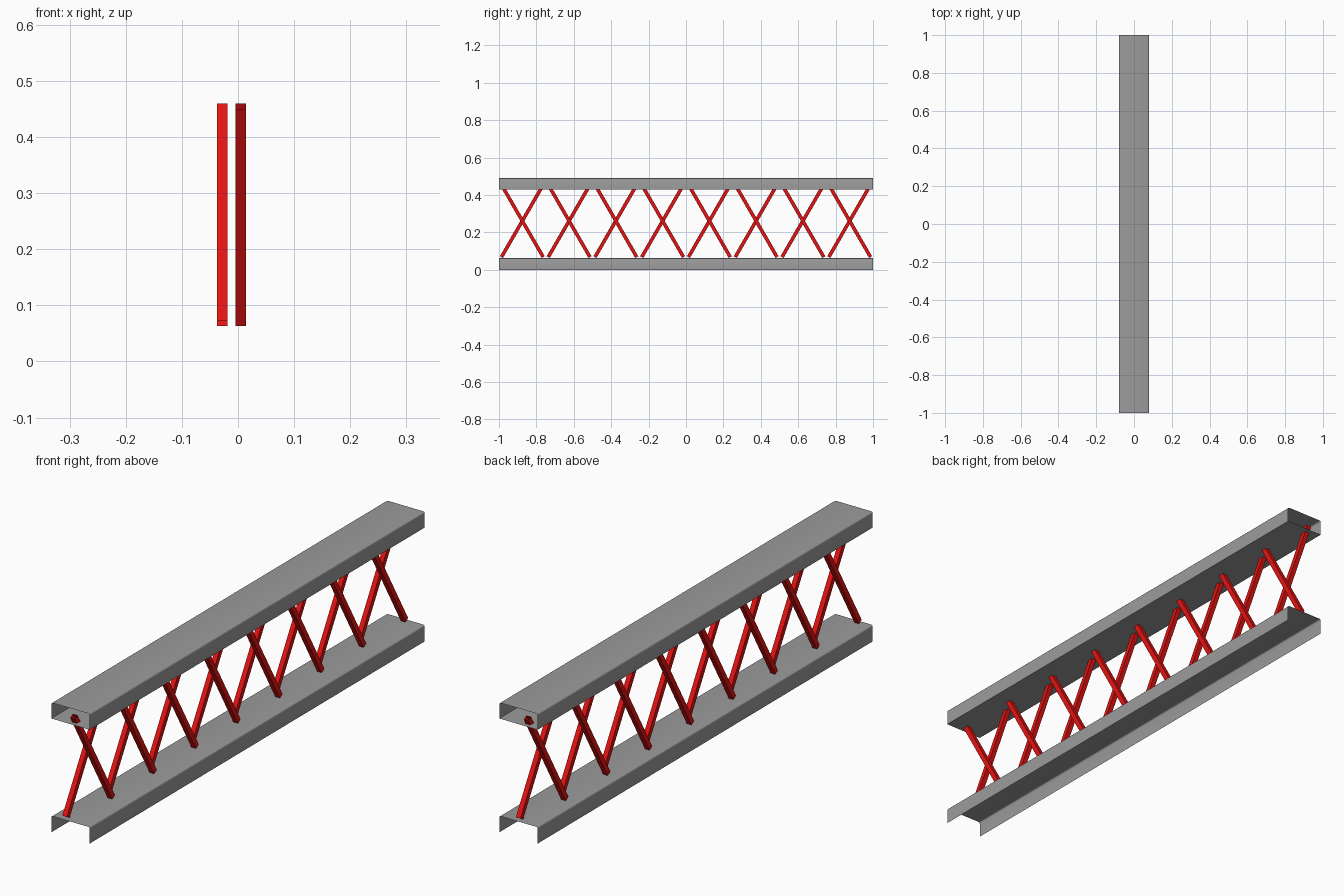
import bpy, bmesh
from math import sin, cos, pi, radians
from mathutils import Matrix

cube = bpy.data.objects.get("Cube")
if cube:
    bpy.data.objects.remove(cube)

HALF_WIDTH, LENGTH, CORNER = 0.08, 2.0, 0.006


def make_material(name, rgb):
    mat = bpy.data.materials.new(name)
    mat.use_nodes = True
    mat.diffuse_color = (*rgb, 1)
    mat.node_tree.nodes["Principled BSDF"].inputs["Base Color"].default_value = (*rgb, 1)
    return mat


def add_object(name, bm, mat):
    mesh = bpy.data.meshes.new(name)
    bm.to_mesh(mesh)
    bm.free()
    mesh.materials.append(mat)
    obj = bpy.data.objects.new(name, mesh)
    bpy.context.collection.objects.link(obj)
    return obj


def sheet_chord(name, bottom, top, closed, mat):
    """Sweep a thin folded sheet with rounded upper corners along y."""
    right = [(HALF_WIDTH, bottom)]
    for i in range(4):
        a = pi / 2 * i / 3
        right.append((HALF_WIDTH - CORNER + CORNER * cos(a),
                      top - CORNER + CORNER * sin(a)))
    profile = right + [(-x, z) for x, z in reversed(right)]
    bm = bmesh.new()
    front = [bm.verts.new((x, -LENGTH / 2, z)) for x, z in profile]
    back = [bm.verts.new((x, LENGTH / 2, z)) for x, z in profile]
    count = len(profile)
    for i in range(count if closed else count - 1):
        j = (i + 1) % count
        bm.faces.new((front[i], front[j], back[j], back[i]))
    bmesh.ops.recalc_face_normals(bm, faces=bm.faces)
    # Face outward: the web at the top must point up
    web = max(bm.faces, key=lambda f: f.calc_center_median().z)
    if web.normal.z < 0:
        bmesh.ops.reverse_faces(bm, faces=bm.faces)
    obj = add_object(name, bm, mat)
    bpy.ops.object.select_all(action="DESELECT")
    obj.select_set(True)
    bpy.context.view_layer.objects.active = obj
    bpy.ops.object.shade_smooth_by_angle(angle=radians(40))


def brace(name, x, y, tilt, mat):
    """Square hollow brace with open ends, leaning along y."""
    bm = bmesh.new()
    bmesh.ops.create_cube(bm, size=1)
    bmesh.ops.delete(bm, geom=[f for f in bm.faces if abs(f.normal.z) > 0.5],
                     context="FACES_ONLY")
    bm.transform(Matrix.Translation((x, y, 0.2615))
                 @ Matrix.Rotation(tilt, 4, "X")
                 @ Matrix.Diagonal((0.019, 0.019, 0.447, 1)))
    add_object(name, bm, mat)


steel = make_material("grey steel", (0.33, 0.33, 0.33))
red = make_material("red paint", (0.78, 0.006, 0.006))

# Chords: an open channel below and a closed tube above
sheet_chord("lower_channel", 0.0, 0.062, False, steel)
sheet_chord("upper_tube", 0.43, 0.49, True, steel)

# Crossed braces in eight equal bays
for bay in range(8):
    y = -0.875 + 0.25 * bay
    brace(f"rising_brace_{bay + 1}", -0.028, y, radians(-30), red)
    brace(f"falling_brace_{bay + 1}", 0.005, y, radians(30), red)
